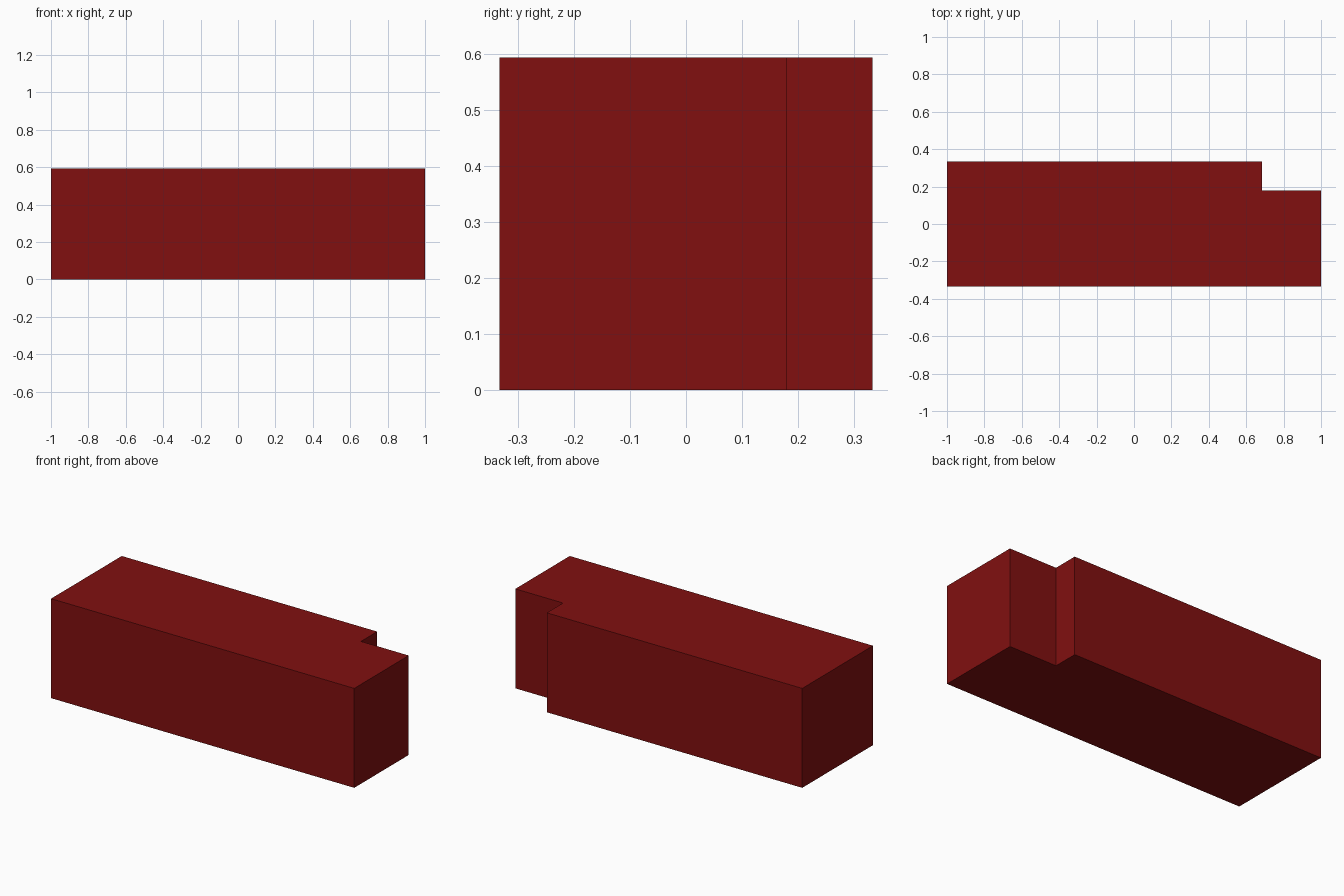
import bpy
import bmesh

if "Cube" in bpy.data.objects:
    bpy.data.objects.remove(bpy.data.objects["Cube"])

HEIGHT = 0.593

# L-shaped footprint with a notch in the back right corner
footprint = [(-1, -0.333), (1, -0.333), (1, 0.18),
             (0.685, 0.18), (0.685, 0.333), (-1, 0.333)]

# Extrude the footprint into a closed block
bm = bmesh.new()
base = bm.faces.new([bm.verts.new((x, y, 0)) for x, y in footprint])
top = bmesh.ops.extrude_face_region(bm, geom=[base], use_keep_orig=True)
bmesh.ops.translate(bm, vec=(0, 0, HEIGHT),
                    verts=[v for v in top["geom"] if isinstance(v, bmesh.types.BMVert)])
bmesh.ops.recalc_face_normals(bm, faces=bm.faces)

mesh = bpy.data.meshes.new("notched_block")
bm.to_mesh(mesh)
bm.free()
block = bpy.data.objects.new("notched_block", mesh)
bpy.context.collection.objects.link(block)

# Dark red finish
red = bpy.data.materials.new("dark_red")
red.diffuse_color = (0.22, 0.005, 0.005, 1)
red.use_nodes = True
red.node_tree.nodes["Principled BSDF"].inputs["Base Color"].default_value = red.diffuse_color
mesh.materials.append(red)
